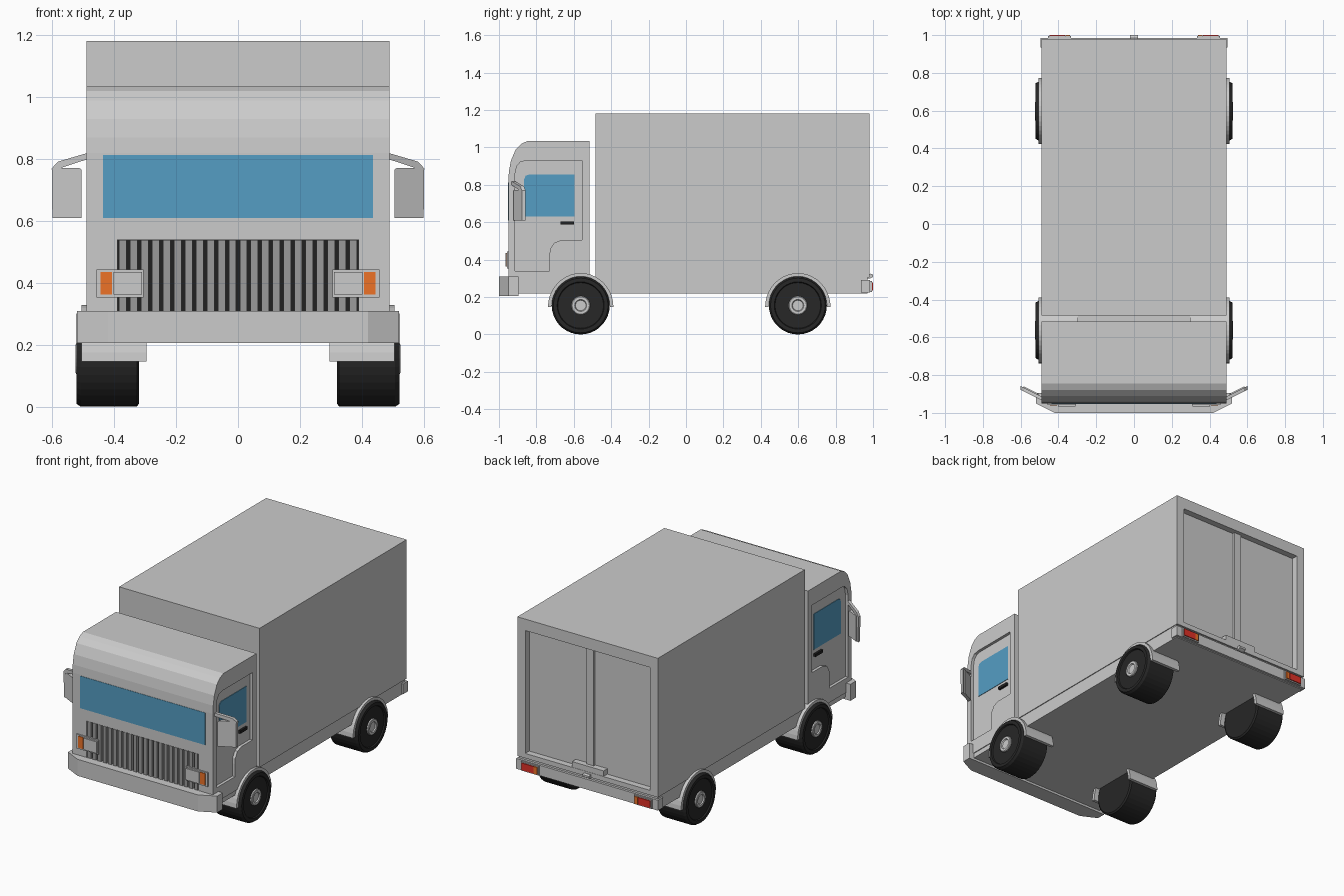
import bpy, bmesh
from math import pi, cos, sin
from mathutils import Matrix, Vector

if "Cube" in bpy.data.objects:
    bpy.data.objects.remove(bpy.data.objects["Cube"])


def material(name, rgb):
    m = bpy.data.materials.new(name)
    m.diffuse_color = (*rgb, 1)
    m.use_nodes = True
    m.node_tree.nodes["Principled BSDF"].inputs["Base Color"].default_value = m.diffuse_color
    return m


GLASS = material("glass", (0.09, 0.34, 0.55))
BLACK = material("black", (0.015, 0.015, 0.015))
RUBBER = material("rubber", (0.02, 0.02, 0.02))
TRIM = material("trim_grey", (0.33, 0.33, 0.33))
LENS = material("lamp_lens", (0.75, 0.75, 0.75))
ORANGE = material("orange_lens", (0.85, 0.17, 0.02))
RED = material("red_lens", (0.75, 0.03, 0.02))


def finish(name, bm, mat=None, mirror=False):
    bmesh.ops.recalc_face_normals(bm, faces=bm.faces)
    me = bpy.data.meshes.new(name)
    bm.to_mesh(me)
    bm.free()
    ob = bpy.data.objects.new(name, me)
    bpy.context.collection.objects.link(ob)
    if mat:
        me.materials.append(mat)
    if mirror:
        ob.modifiers.new("mirror", 'MIRROR').use_mirror_merge = False
    return ob


def prism(name, pts, axis, a, b, mat=None, mirror=False, shear=None):
    """Extrude a 2D outline along an axis; shear = (x0, slope) slides y with x."""
    def place(u, v, w):
        x, y, z = {'x': (w, u, v), 'y': (u, w, v), 'z': (u, v, w)}[axis]
        if shear:
            y += (x - shear[0]) * shear[1]
        return x, y, z
    bm = bmesh.new()
    lo = [bm.verts.new(place(u, v, a)) for u, v in pts]
    hi = [bm.verts.new(place(u, v, b)) for u, v in pts]
    bm.faces.new(lo)
    bm.faces.new(hi)
    n = len(pts)
    for i in range(n):
        j = (i + 1) % n
        bm.faces.new((lo[i], lo[j], hi[j], hi[i]))
    return finish(name, bm, mat, mirror)


def box(name, x, y, z, mat=None, mirror=False):
    pts = [(x[0], y[0]), (x[1], y[0]), (x[1], y[1]), (x[0], y[1])]
    return prism(name, pts, 'z', z[0], z[1], mat, mirror)


def lathe(name, profile, cy, cz, mat=None, steps=36):
    """Revolve an (x, radius) profile about a sideways axle."""
    bm = bmesh.new()
    vs = [bm.verts.new((x, cy, cz + r)) for x, r in profile]
    es = [bm.edges.new(p) for p in zip(vs, vs[1:])]
    bmesh.ops.spin(bm, geom=vs + es, cent=(0, cy, cz), axis=(1, 0, 0),
                   angle=2 * pi, steps=steps, use_duplicate=False)
    bmesh.ops.remove_doubles(bm, verts=bm.verts, dist=1e-4)
    return finish(name, bm, mat, True)


def cut(target, cutter):
    m = target.modifiers.new("cut", 'BOOLEAN')
    m.object, m.operation, m.solver = cutter, 'DIFFERENCE', 'EXACT'
    cutter.hide_render = True
    cutter.hide_set(True)


# Chassis
box("chassis", (-0.485, 0.485), (-0.93, 0.97), (0.22, 0.305))

# Cargo box with recessed rear opening
cargo = box("cargo_box", (-0.49, 0.49), (-0.485, 0.98), (0.305, 1.182))
cut(cargo, box("rear_opening_cutter", (-0.435, 0.435), (0.94, 1.1), (0.335, 1.11)))
box("rear_door_seam", (-0.025, 0.025), (0.93, 0.955), (0.335, 1.11))
box("rear_latch_block", (-0.11, 0.11), (0.93, 0.978), (0.335, 0.37))
hook = [(0.96, 0.30), (0.985, 0.30), (1.0, 0.308), (1.0, 0.32), (0.985, 0.325), (0.97, 0.32)]
prism("rear_hook", hook, 'x', -0.022, 0.022)

# Cab shell with door and grille recesses
cab_side = [(-0.515, 0.25), (-0.95, 0.25), (-0.95, 0.82), (-0.947, 0.87), (-0.936, 0.93),
            (-0.91, 0.99), (-0.88, 1.02), (-0.845, 1.035), (-0.515, 1.035)]
cab = prism("cab", cab_side, 'x', -0.49, 0.49)
door = [(-0.915, 0.34), (-0.915, 0.855), (-0.905, 0.9), (-0.885, 0.922), (-0.855, 0.93),
        (-0.555, 0.93), (-0.555, 0.505), (-0.665, 0.505), (-0.705, 0.49), (-0.727, 0.455),
        (-0.73, 0.42), (-0.73, 0.34)]
cut(cab, prism("door_cutter", door, 'x', 0.472, 0.6, mirror=True))
cut(cab, box("grille_cutter", (-0.39, 0.39), (-1.1, -0.93), (0.30, 0.54)))

# Windows and door handles
box("windshield", (-0.437, 0.437), (-0.952, -0.94), (0.61, 0.813), GLASS)
window = [(-0.865, 0.63), (-0.865, 0.83), (-0.858, 0.848), (-0.84, 0.855), (-0.595, 0.855), (-0.595, 0.63)]
prism("side_window", window, 'x', 0.46, 0.475, GLASS, True)
box("door_handle", (0.465, 0.486), (-0.67, -0.598), (0.587, 0.605), BLACK, True)

# Grille
box("grille_back", (-0.389, 0.389), (-0.934, -0.925), (0.301, 0.539), BLACK)
BARS = 22
for i in range(BARS):
    x = -0.39 + 0.78 * (i + 0.5) / BARS
    box("grille_bar", (x - 0.012, x + 0.012), (-0.95, -0.93), (0.301, 0.539), TRIM)

# Headlights and indicators
box("headlight_frame", (0.306, 0.458), (-0.957, -0.93), (0.353, 0.443), None, True)
box("headlight_lens", (0.311, 0.403), (-0.965, -0.95), (0.362, 0.435), LENS, True)
box("front_indicator", (0.408, 0.444), (-0.961, -0.95), (0.362, 0.435), ORANGE, True)

# Front bumper
bumper = [(-0.52, -0.895), (-0.52, -0.95), (-0.42, -1.0), (0.42, -1.0), (0.52, -0.95), (0.52, -0.895)]
prism("front_bumper", bumper, 'z', 0.206, 0.31)

# Rear bumper and tail lights
box("rear_bumper", (-0.495, 0.495), (0.935, 0.985), (0.225, 0.29))
box("tail_light_frame", (0.333, 0.456), (0.97, 0.994), (0.228, 0.286), None, True)
box("tail_light_red", (0.365, 0.448), (0.98, 1.0), (0.235, 0.279), RED, True)
box("tail_light_orange", (0.34, 0.363), (0.98, 1.0), (0.235, 0.279), ORANGE, True)

# Door mirrors, swept backwards
arm = [(0.48, 0.825), (0.48, 0.795), (0.578, 0.77), (0.582, 0.76), (0.582, 0.61), (0.6, 0.61),
       (0.602, 0.77), (0.582, 0.792)]
arm[0:2] = [(0.48, 0.822), (0.48, 0.802)]
prism("mirror_arm", arm, 'y', -0.928, -0.908, None, True, (0.5, 0.5))
plate = [(0.505, 0.61), (0.505, 0.765), (0.512, 0.771), (0.584, 0.771), (0.584, 0.61)]
prism("mirror_housing", plate, 'y', -0.926, -0.902, None, True, (0.5, 0.5))

# Wheels and fenders
tyre = [(0.32, 0), (0.32, 0.145), (0.327, 0.155), (0.508, 0.155), (0.522, 0.146),
        (0.522, 0.126), (0.514, 0.122), (0.514, 0)]
hub = [(0.505, 0.05), (0.522, 0.05), (0.525, 0.046), (0.525, 0.032), (0.518, 0.028), (0.518, 0)]
N = 20
for end, cy in (("front", -0.563), ("rear", 0.598)):
    lathe(end + "_tyre", tyre, cy, 0.155, RUBBER)
    lathe(end + "_hub", hub, cy, 0.155, None, 24)
    arc = [(cos(pi * i / N), sin(pi * i / N)) for i in range(N + 1)]
    outer = [(cy + 0.175 * c, 0.146 + 0.182 * s) for c, s in arc]
    inner = [(cy + 0.156 * c, 0.146 + 0.165 * s) for c, s in reversed(arc)]
    prism(end + "_fender", outer + inner, 'x', 0.296, 0.506, None, True)
